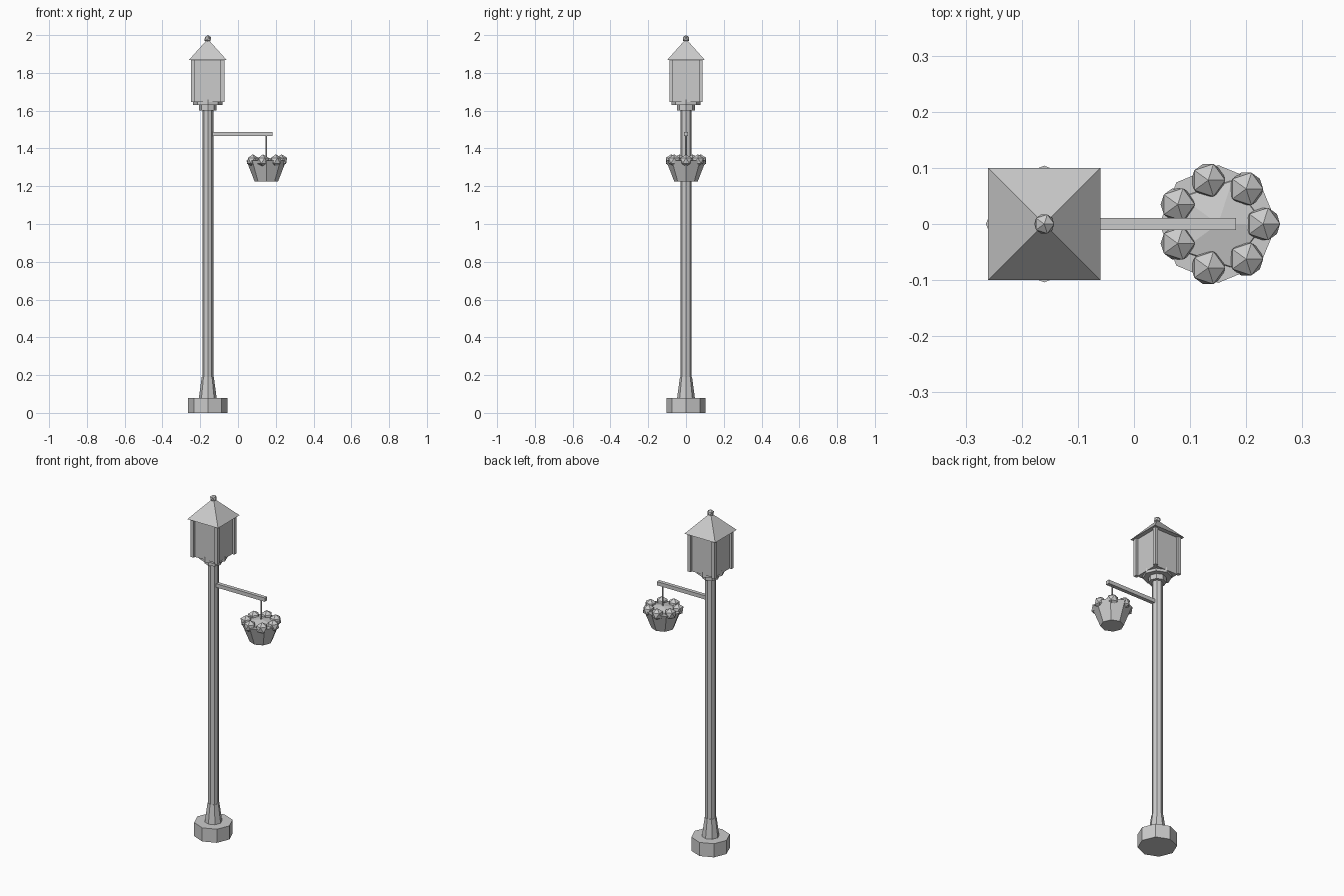
import bpy, math
from mathutils import Vector

old = bpy.data.objects.get("Cube")
if old:
    bpy.data.objects.remove(old, do_unlink=True)

GREY = (0.6, 0.6, 0.6, 1)
mat = bpy.data.materials.new("light_grey")
mat.use_nodes = True
mat.diffuse_color = GREY
mat.node_tree.nodes["Principled BSDF"].inputs["Base Color"].default_value = GREY

POST_X, BASKET_X = -0.16, 0.15


def finish(name):
    ob = bpy.context.object
    ob.name = name
    ob.data.materials.clear()
    ob.data.materials.append(mat)
    return ob


def frustum(name, x, z0, z1, r0, r1, sides=8, turn=0.0, fill='NGON'):
    bpy.ops.mesh.primitive_cone_add(vertices=sides, radius1=r0, radius2=r1, depth=z1 - z0,
                                    end_fill_type=fill, location=(x, 0, (z0 + z1) / 2),
                                    rotation=(0, 0, turn))
    return finish(name)


def box(name, lo, hi):
    lo, hi = Vector(lo), Vector(hi)
    bpy.ops.mesh.primitive_cube_add(size=1, location=(lo + hi) / 2, scale=hi - lo)
    return finish(name)


def ball(name, loc, r, flat=1.0):
    bpy.ops.mesh.primitive_ico_sphere_add(subdivisions=1, radius=r, location=loc,
                                          scale=(1, 1, flat))
    return finish(name)


# Base, tapered foot, pole and collars
frustum("base", POST_X, 0, 0.08, 0.104, 0.104)
frustum("foot", POST_X, 0.08, 0.19, 0.047, 0.032)
frustum("pole", POST_X, 0.08, 1.61, 0.029, 0.029)
frustum("lower_collar", POST_X, 1.60, 1.635, 0.047, 0.047)
frustum("upper_collar", POST_X, 1.63, 1.66, 0.077, 0.077)

# Lantern: glass body, corner posts, pyramid roof and finial
box("lantern_glass", (POST_X - 0.075, -0.075, 1.645), (POST_X + 0.075, 0.075, 1.87))
for side_x, x in (("right", -1), ("left", 1)):
    for side_y, y in (("front", -1), ("back", 1)):
        cx, cy = POST_X + x * 0.078, y * 0.078
        box(f"lantern_post_{side_y}_{side_x}", (cx - 0.01, cy - 0.01, 1.645),
            (cx + 0.01, cy + 0.01, 1.87))
frustum("roof", POST_X, 1.868, 1.98, 0.1 * math.sqrt(2), 0, 4, math.pi / 4)
ball("finial", (POST_X, 0, 1.98), 0.02)

# Bracket arm and hanger
box("arm", (POST_X + 0.02, -0.011, 1.466), (0.182, 0.011, 1.488))
frustum("hanger", BASKET_X, 1.30, 1.47, 0.004, 0.004, 6)

# Hanging basket with soil and a ring of blooms
frustum("basket", BASKET_X, 1.225, 1.335, 0.062, 0.105)
ball("soil", (BASKET_X, 0, 1.325), 0.09, 0.3)
for i in range(7):
    a = math.tau * i / 7
    ball(f"bloom_{i + 1}", (BASKET_X + 0.08 * math.cos(a), 0.08 * math.sin(a), 1.335), 0.034)
